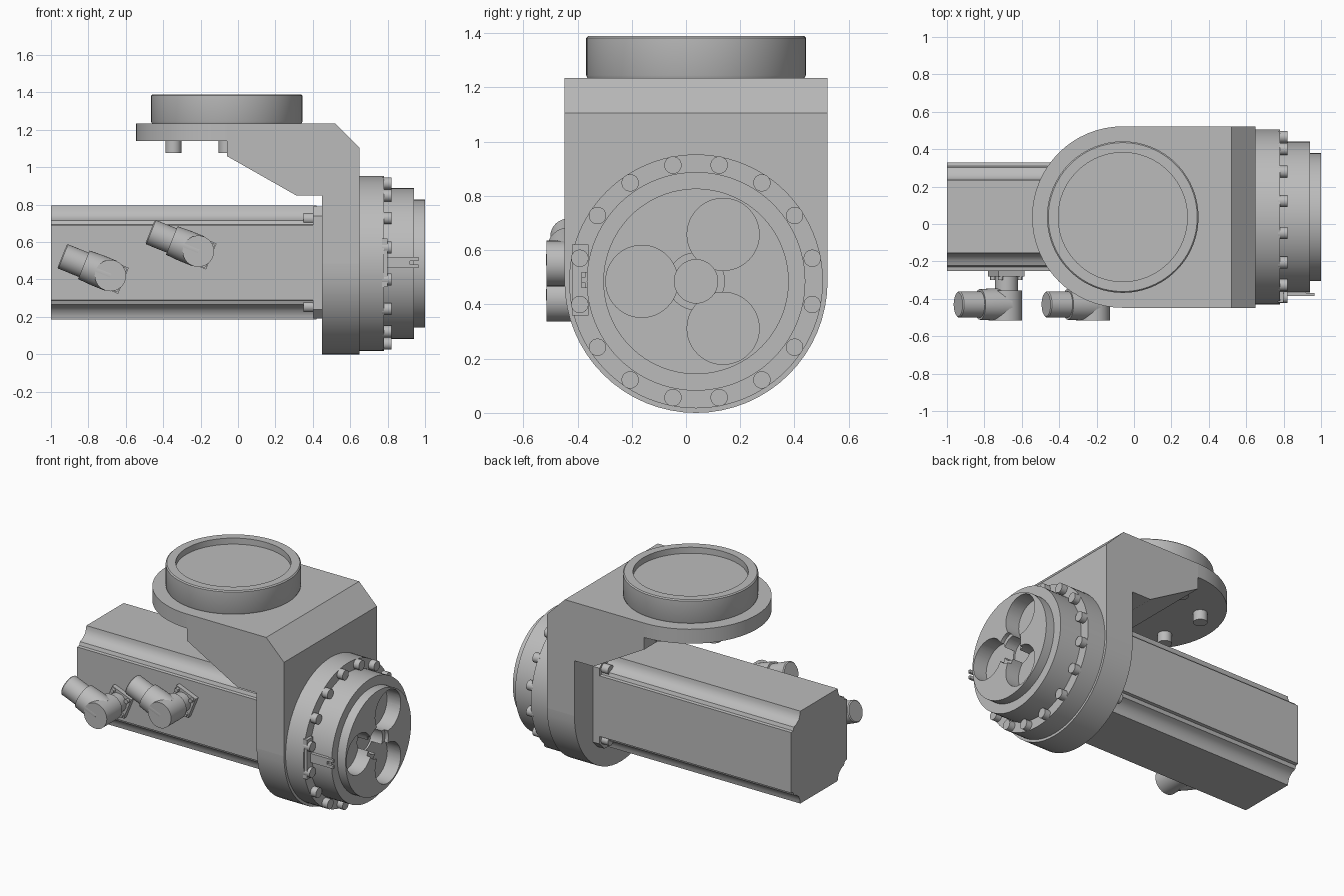
import bpy, bmesh, math
from mathutils import Matrix, Vector

old = bpy.data.objects.get("Cube")
if old:
    bpy.data.objects.remove(old, do_unlink=True)

grey = bpy.data.materials.new("machined grey")
grey.use_nodes = True
GREY = (0.5, 0.5, 0.5, 1)
grey.diffuse_color = GREY
grey.node_tree.nodes["Principled BSDF"].inputs["Base Color"].default_value = GREY

X, Y, Z = Vector((1, 0, 0)), Vector((0, 1, 0)), Vector((0, 0, 1))
CY, CZ = 0.037, 0.485      # drive axis
FX = -0.06                 # flange axis
HALF = 0.485               # bracket half width


def finish(name, bm):
    bmesh.ops.recalc_face_normals(bm, faces=bm.faces[:])
    mesh = bpy.data.meshes.new(name)
    bm.to_mesh(mesh)
    bm.free()
    mesh.shade_smooth()
    mesh.set_sharp_from_angle(angle=math.radians(30))
    mesh.materials.append(grey)
    obj = bpy.data.objects.new(name, mesh)
    bpy.context.scene.collection.objects.link(obj)
    return obj


def turned(name, profile, places, axis, steps=64):
    """Revolve a (radius, height) profile about an axis at each place."""
    bm = bmesh.new()
    turn = Z.rotation_difference(axis).to_matrix().to_4x4()
    for place in places:
        part = [bm.verts.new((r, 0, h)) for r, h in profile]
        edges = [bm.edges.new(pair) for pair in zip(part, part[1:])]
        before = set(bm.verts) - set(part)
        bmesh.ops.spin(bm, geom=part + edges, cent=(0, 0, 0), axis=Z,
                       angle=math.tau, steps=steps)
        fresh = [v for v in bm.verts if v not in before]
        bmesh.ops.transform(bm, verts=fresh,
                            matrix=Matrix.Translation(place) @ turn)
    bmesh.ops.remove_doubles(bm, verts=bm.verts[:], dist=0.0002)
    return finish(name, bm)


def rod(name, radius, a, b, places, axis, steps=64):
    return turned(name, [(0, a), (radius, a), (radius, b), (0, b)],
                  places, axis, steps)


def prism(name, outline, a, b, place):
    """Extrude a 2D outline from a to b; place maps (u, v, depth) to a point."""
    bm = bmesh.new()
    face = bm.faces.new([bm.verts.new(place(u, v, a)) for u, v in outline])
    grown = bmesh.ops.extrude_face_region(bm, geom=[face])["geom"]
    shift = Vector(place(0, 0, b)) - Vector(place(0, 0, a))
    bmesh.ops.translate(bm, vec=shift,
                        verts=[g for g in grown if isinstance(g, bmesh.types.BMVert)])
    return finish(name, bm)


def box(name, low, high):
    outline = [(low[0], low[1]), (high[0], low[1]),
               (high[0], high[1]), (low[0], high[1])]
    return prism(name, outline, low[2], high[2], lambda u, v, d: (u, v, d))


def half_disc(start):
    return [(HALF * math.cos(start + math.pi * i / 32),
             HALF * math.sin(start + math.pi * i / 32)) for i in range(33)]


def ring_points(count, radius, offset=0.0):
    return [(radius * math.cos(offset + math.tau * i / count),
             radius * math.sin(offset + math.tau * i / count)) for i in range(count)]


# Bracket: angled arm with a rounded flange and a rounded lower end
arm = [(FX, 1.235), (0.52, 1.235), (0.65, 1.105), (0.65, CZ), (0.45, CZ),
       (0.45, 0.85), (0.31, 0.85), (FX, 1.06)]
prism("bracket_arm", arm, CY - HALF, CY + HALF, lambda u, v, d: (u, d, v))
prism("bracket_flange", half_disc(math.pi / 2), 1.14, 1.235,
      lambda u, v, d: (FX + u, CY + v, d))
prism("bracket_lower_end", half_disc(math.pi), 0.45, 0.65,
      lambda u, v, d: (d, CY + u, CZ + v))

# Mounting ring with a recessed top, and the bolts below it
turned("mounting_ring",
       [(0, 1.23), (0.398, 1.23), (0.405, 1.245), (0.405, 1.383), (0.398, 1.39),
        (0.345, 1.39), (0.345, 1.35), (0, 1.35)], [(FX, CY, 0)], Z, 96)
rod("flange_bolts", 0.043, 1.075, 1.145,
    [(FX + u, CY + v, 0) for u, v in ring_points(6, 0.33, math.pi / 6)], Z, 24)

# Motor housing with hollowed corners
corner = [(0.29, 0.2), (0.27, 0.203), (0.262, 0.225), (0.235, 0.235),
          (0.21, 0.255), (0.198, 0.285), (0.195, 0.305)]
section = []
for su, sv in ((1, 1), (-1, 1), (-1, -1), (1, -1)):
    quarter = [(su * u, sv * v) for u, v in corner]
    section += quarter if su == sv else quarter[::-1]
prism("motor_housing", section, -1.0, 0.42, lambda u, v, d: (d, 0.04 + u, 0.49 + v))
plate = [(0.29, 0.25), (0.24, 0.3)]
section = []
for su, sv in ((1, 1), (-1, 1), (-1, -1), (1, -1)):
    quarter = [(su * u, sv * v) for u, v in plate]
    section += quarter if su == sv else quarter[::-1]
prism("motor_flange", section, 0.4, 0.455, lambda u, v, d: (d, 0.04 + u, 0.49 + v))
rod("motor_bolts", 0.03, 0.35, 0.41,
    [(0, 0.04 + su * 0.245, 0.49 + sv * 0.235) for su in (1, -1) for sv in (1, -1)],
    X, 24)

# Gearbox: stepped discs
rod("gearbox_base", 0.468, 0.64, 0.78, [(0, CY, CZ)], X, 96)
rod("gearbox_body", 0.403, 0.77, 0.94, [(0, CY, CZ)], X, 96)
output = rod("output_disc", 0.342, 0.80, 1.0, [(0, CY, CZ)], X, 96)
body = bpy.data.objects["gearbox_body"]
rod("gearbox_bolts", 0.032, 0.77, 0.82,
    [(0, CY + u, CZ + v) for u, v in ring_points(16, 0.437, math.pi / 16)], X, 24)

# Pockets and centre bore cut into the output end
cutters = [rod("pocket_cutter", 0.133, 0.90 + 0.001 * i, 1.1,
               [(0, CY + u, CZ + v)], X, 48)
           for i, (u, v) in enumerate(ring_points(3, 0.2, math.pi / 3))]
cutters.append(rod("bore_cutter", 0.08, 0.89, 1.1, [(0, CY, CZ)], X, 48))
cutters.append(rod("counterbore_cutter", 0.105, 0.975, 1.1, [(0, CY, CZ)], X, 48))
for target in (output, body):
    for cutter in cutters:
        cutter.hide_render = True
        mod = target.modifiers.new(cutter.name, 'BOOLEAN')
        mod.operation, mod.solver, mod.object = 'DIFFERENCE', 'EXACT', cutter
bpy.context.view_layer.update()
graph = bpy.context.evaluated_depsgraph_get()
results = [(t, bpy.data.meshes.new_from_object(t.evaluated_get(graph)))
           for t in (output, body)]
for target, mesh in results:
    target.modifiers.clear()
    target.data = mesh
    mesh.set_sharp_from_angle(angle=math.radians(30))
for cutter in cutters:
    bpy.data.objects.remove(cutter, do_unlink=True)

# Sensor tab on the front of the gearbox
box("sensor_plate", (0.77, -0.42, 0.36), (0.80, -0.36, 0.62))
box("sensor_tab_base", (0.79, -0.385, 0.46), (0.92, -0.36, 0.52))
for low in (0.46, 0.5):
    box("sensor_prong", (0.915, -0.385, low), (0.965, -0.37, low + 0.02))

# Two elbow connectors on the front of the motor
tilt = math.radians(-22)
along = Vector((math.cos(tilt), 0, math.sin(tilt)))
for label, tip in (("rear", Vector((-0.94, -0.43, 0.525))),
                   ("front", Vector((-0.47, -0.43, 0.655)))):
    turned(label + "_connector_plug",
           [(0, 0), (0.064, 0), (0.07, 0.006), (0.07, 0.125), (0.082, 0.125),
            (0.086, 0.2), (0.086, 0.28), (0, 0.28)], [tip], along, 32)
    hub = tip + along * 0.278
    rod(label + "_connector_elbow", 0.084, -0.085, 0.075, [hub], Y, 32)
    rod(label + "_connector_neck", 0.062, 0.07, 0.19, [hub], Y, 32)
    base = prism(label + "_connector_base",
                 [(-0.075, -0.075), (0.075, -0.075), (0.075, 0.075), (-0.075, 0.075)],
                 0.15, 0.19, lambda u, v, d: (u, d, v))
    base.location = hub
    base.rotation_euler.y = -tilt
    screws = [hub + along * su * 0.056 + along.cross(Y) * sv * 0.056
              for su in (1, -1) for sv in (1, -1)]
    rod(label + "_connector_screws", 0.014, 0.13, 0.16, screws, Y, 12)
